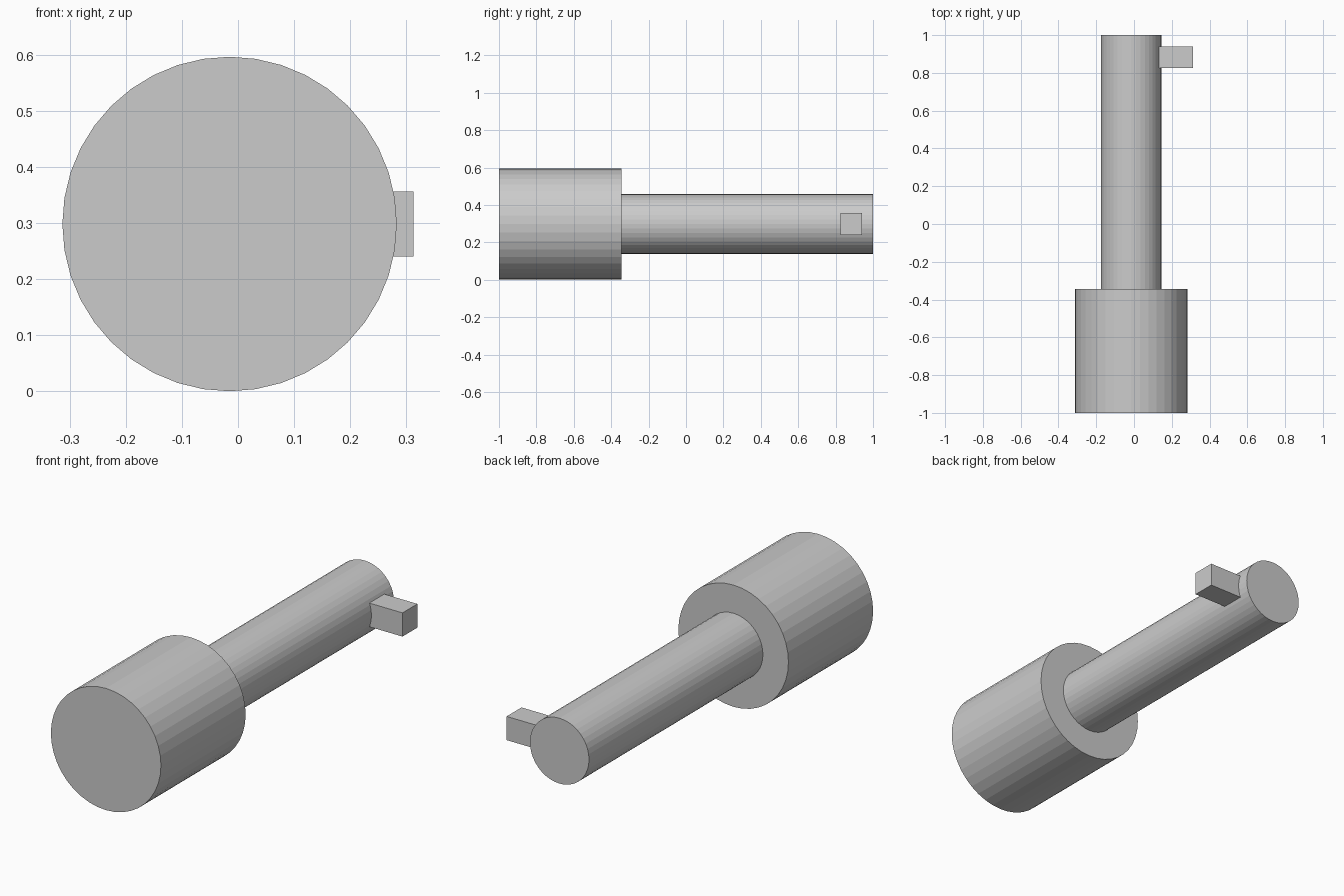
import bpy
import math

default = bpy.data.objects.get("Cube")
if default:
    bpy.data.objects.remove(default, do_unlink=True)

# Single plain grey
grey = bpy.data.materials.new("plain_grey")
grey.use_nodes = True
colour = (0.6, 0.6, 0.6, 1)
grey.diffuse_color = colour
grey.node_tree.nodes["Principled BSDF"].inputs["Base Color"].default_value = colour

AXIS_X, AXIS_Z = -0.015, 0.298
SIDES = 40


def finish(name):
    obj = bpy.context.object
    obj.name = name
    obj.data.materials.append(grey)
    return obj


def rod(name, radius, y0, y1):
    """Flat-faced cylinder lying along y on the shared axis."""
    bpy.ops.mesh.primitive_cylinder_add(
        vertices=SIDES, radius=radius, depth=y1 - y0,
        location=(AXIS_X, (y0 + y1) / 2, AXIS_Z),
        rotation=(math.pi / 2, 0, 0))
    return finish(name)


def block(name, low, high):
    """Box between two opposite corners."""
    bpy.ops.mesh.primitive_cube_add(
        size=1, location=[(a + b) / 2 for a, b in zip(low, high)])
    bpy.context.object.scale = [b - a for a, b in zip(low, high)]
    return finish(name)


# Wide head at the front, thin shaft behind it
rod("head", 0.298, -1, -0.345)
rod("shaft", 0.16, -0.345, 1)

# Square peg on the left side near the shaft's end
block("side_peg", (0.05, 0.825, 0.24), (0.313, 0.94, 0.356))
